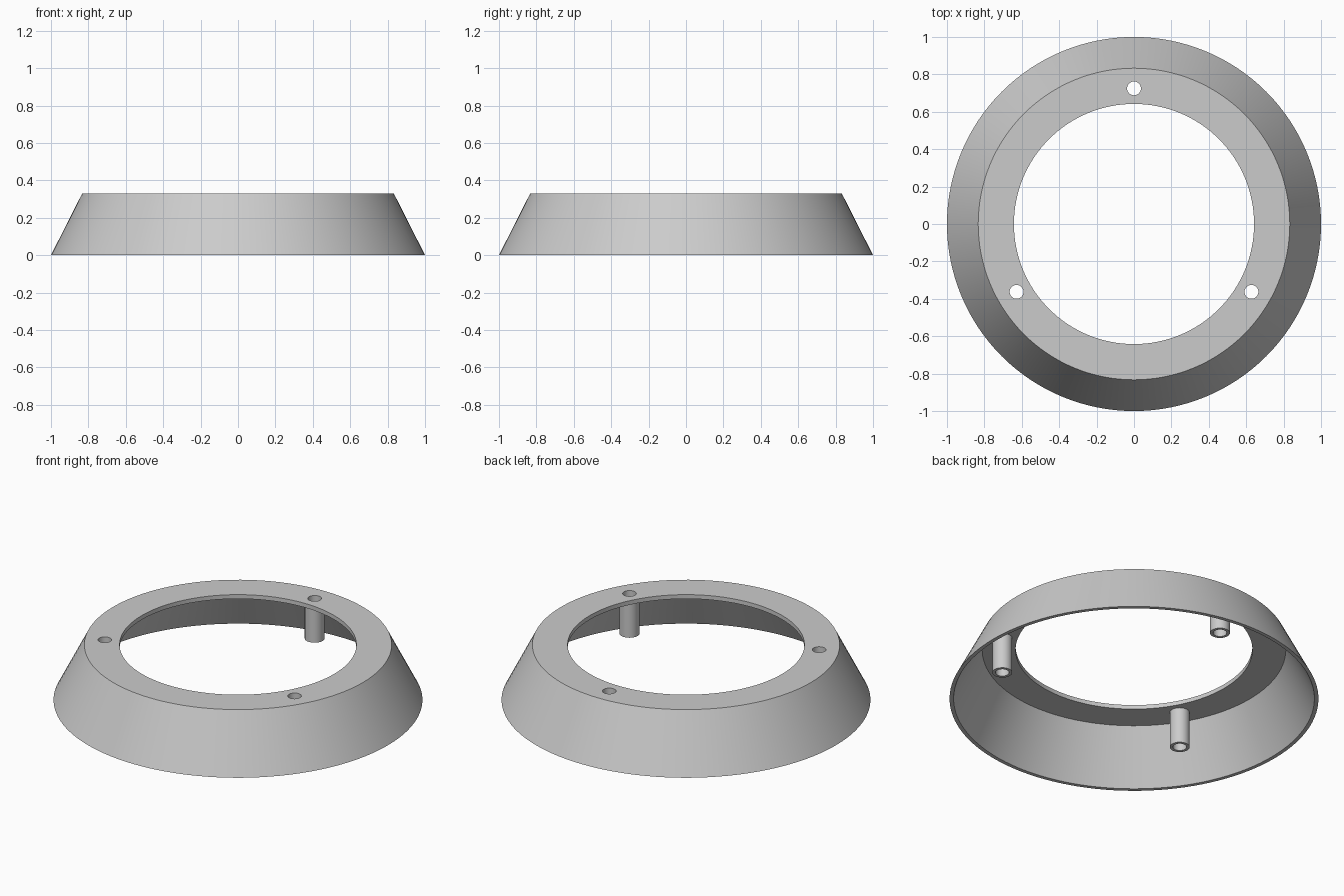
import bpy, bmesh, math
from mathutils import Vector

if "Cube" in bpy.data.objects:
    bpy.data.objects.remove(bpy.data.objects["Cube"], do_unlink=True)

HEIGHT, PLATE_BOTTOM = 0.33, 0.305
POST_BOTTOM, POST_R, BORE_R, POST_CIRCLE = 0.09, 0.054, 0.037, 0.725

grey = bpy.data.materials.new("light grey")
grey.use_nodes = True
colour = (0.6, 0.6, 0.6, 1)
grey.diffuse_color = colour
grey.node_tree.nodes["Principled BSDF"].inputs["Base Color"].default_value = colour


def revolve(name, profile, segments, location=(0, 0, 0)):
    """Spin a closed (radius, height) profile around the z axis."""
    bm = bmesh.new()
    verts = [bm.verts.new((r, 0, z)) for r, z in profile]
    edges = [bm.edges.new((verts[i - 1], verts[i])) for i in range(len(verts))]
    bmesh.ops.spin(bm, geom=verts + edges, cent=(0, 0, 0), axis=(0, 0, 1),
                   angle=math.tau, steps=segments)
    bmesh.ops.remove_doubles(bm, verts=bm.verts, dist=0.0001)
    bmesh.ops.recalc_face_normals(bm, faces=bm.faces)
    mesh = bpy.data.meshes.new(name)
    bm.to_mesh(mesh)
    bm.free()
    obj = bpy.data.objects.new(name, mesh)
    obj.location = location
    mesh.materials.append(grey)
    bpy.context.collection.objects.link(obj)
    return obj


def activate(obj):
    bpy.ops.object.select_all(action="DESELECT")
    obj.select_set(True)
    bpy.context.view_layer.objects.active = obj


# Sloped thin-walled skirt with a flat annular top
ring = revolve("sloped_ring", [(1, 0), (0.833, HEIGHT), (0.642, HEIGHT),
                               (0.642, PLATE_BOTTOM), (0.823, PLATE_BOTTOM),
                               (0.978, 0)], 128)
parts = [ring]

# Three hollow screw posts, each with a hole through the top
for i, side in enumerate(("back", "right", "left")):
    a = math.radians(90 + 120 * i)
    spot = Vector((math.cos(a), math.sin(a), 0)) * POST_CIRCLE
    post = revolve(side + "_screw_post",
                   [(POST_R, POST_BOTTOM), (POST_R, PLATE_BOTTOM),
                    (BORE_R, PLATE_BOTTOM), (BORE_R, POST_BOTTOM)], 32, spot)
    parts.append(post)

    bpy.ops.mesh.primitive_cylinder_add(vertices=32, radius=BORE_R, depth=0.2,
                                        location=spot + Vector((0, 0, HEIGHT)))
    cutter = bpy.context.object
    cutter.hide_render = True
    cut = ring.modifiers.new("screw_hole", "BOOLEAN")
    cut.operation, cut.solver, cut.object = "DIFFERENCE", "EXACT", cutter
    activate(ring)
    bpy.ops.object.modifier_apply(modifier=cut.name)
    bpy.data.objects.remove(cutter, do_unlink=True)

ring.data.materials.clear()
ring.data.materials.append(grey)
for part in parts:
    activate(part)
    bpy.ops.object.shade_smooth_by_angle(angle=math.radians(30))
